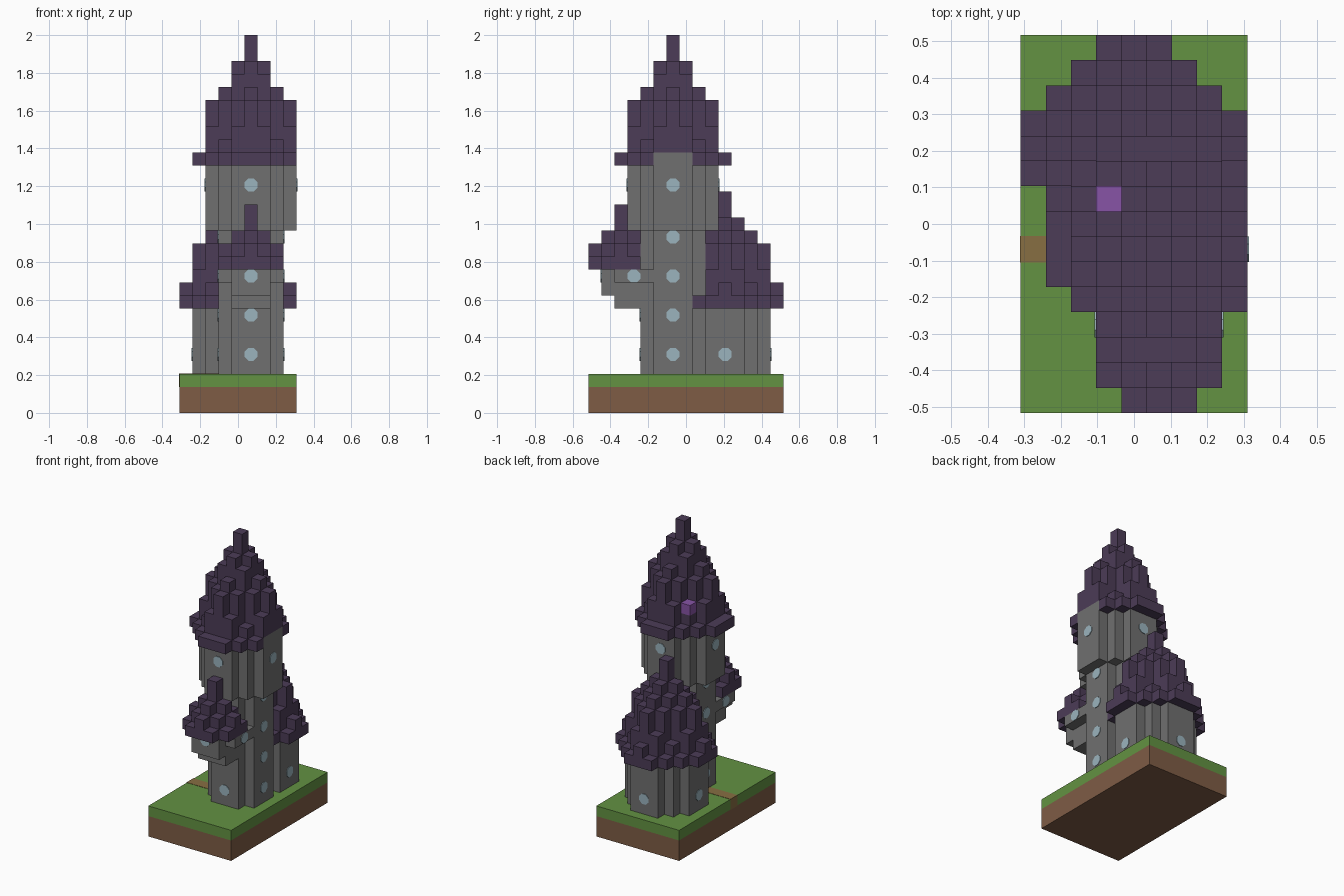
import bpy, bmesh
from math import pi
from mathutils import Matrix, Vector

if "Cube" in bpy.data.objects:
    bpy.data.objects.remove(bpy.data.objects["Cube"], do_unlink=True)

NX, NY, NZ = 9, 15, 29          # block counts along x, y, z
U = 2 / NZ                      # block size
MAIN, BACK, BAY = (5, 6), (4, 10), (5, 2)   # tower centres in blocks


def material(name, rgb):
    lin = [((c / 255 + 0.055) / 1.055) ** 2.4 for c in rgb] + [1]
    m = bpy.data.materials.new(name)
    m.use_nodes = True
    m.diffuse_color = lin
    bsdf = m.node_tree.nodes["Principled BSDF"]
    bsdf.inputs["Base Color"].default_value = lin
    bsdf.inputs["Roughness"].default_value = 0.9
    return m


STONE = material("grey stone", (112, 112, 112))
ROOF = material("dark purple roof", (76, 60, 87))
GRASS = material("green grass", (99, 146, 66))
DIRT = material("brown dirt", (126, 92, 69))
GLASS = material("pale blue glass", (155, 180, 190))
CRYSTAL = material("bright purple", (135, 84, 166))
PATH = material("tan path", (135, 110, 66))


def point(i, j, k):
    return Vector(((i - NX / 2) * U, (j - NY / 2) * U, k * U))


def finish(name, bm, mat):
    me = bpy.data.meshes.new(name)
    bmesh.ops.recalc_face_normals(bm, faces=bm.faces)
    bm.to_mesh(me)
    bm.free()
    me.materials.append(mat)
    ob = bpy.data.objects.new(name, me)
    bpy.context.collection.objects.link(ob)
    return ob


def slab(name, low, high, mat, grow=0):
    a, b = point(*low), point(*high)
    bm = bmesh.new()
    size = Matrix.Diagonal((b - a) + Vector((grow,) * 3)).to_4x4()
    bmesh.ops.create_cube(bm, size=1, matrix=Matrix.Translation((a + b) / 2) @ size)
    return finish(name, bm, mat)


taken = set()


def blocks(name, cells, mat):
    """Outer skin of a set of blocks, cut to the plot; earlier parts win."""
    cells = {c for c in cells if 0 <= c[0] < NX and 0 <= c[1] < NY} - taken
    taken.update(cells)
    bm = bmesh.new()
    for c in cells:
        for axis in range(3):
            for side in (0, 1):
                n = list(c)
                n[axis] += 2 * side - 1
                if tuple(n) in cells:
                    continue
                ring = []
                for p, q in ((0, 0), (1, 0), (1, 1), (0, 1)):
                    v = list(c)
                    v[axis] += side
                    v[(axis + 1) % 3] += p
                    v[(axis + 2) % 3] += q
                    ring.append(bm.verts.new(point(*v)))
                bm.faces.new(ring if side else ring[::-1])
    bmesh.ops.remove_doubles(bm, verts=bm.verts, dist=U / 20)
    return finish(name, bm, mat)


def disc(centre, r):
    """Blocks of a round floor plan with their squared distance."""
    span = range(-r, r + 1)
    return [(centre[0] + x, centre[1] + y, x * x + y * y)
            for x in span for y in span if x * x + y * y <= r * r + 1]


def shaft(centre, r, low, high):
    return [(i, j, k) for i, j, _ in disc(centre, r) for k in range(low, high)]


def spire(centre, r, base, tops):
    """Stepped cone: tops maps squared distance to column height."""
    return [(i, j, k) for i, j, d in disc(centre, r)
            for k in range(base, base + tops[d])]


# ground
slab("dirt_base", (0, 0, 0), (NX, NY, 2), DIRT)
slab("grass_layer", (0, 0, 2), (NX, NY, 3), GRASS)
slab("path", (0, 6, 2), (3, 7, 3), PATH, grow=0.004)

# stone walls
blocks("main_tower", shaft(MAIN, 2, 3, 14), STONE)
blocks("upper_tower", shaft(MAIN, 3, 14, 20), STONE)
blocks("back_tower", shaft(BACK, 3, 3, 8), STONE)
bay = shaft((5, 3), 2, 10, 11)
bay += [(i, j, 9) for i in (4, 5, 6) for j in (1, 2, 3)]
bay += [(i, j, 8) for i in (4, 5, 6) for j in (2, 3)]
blocks("bay_turret", bay, STONE)

# stepped roofs
blocks("main_roof", spire(MAIN, 4, 19, {
    0: 10, 1: 8, 2: 7, 4: 6, 5: 5, 8: 2, 9: 5, 10: 3, 13: 1, 16: 1, 17: 1}), ROOF)
blocks("back_roof", spire(BACK, 4, 8, {
    0: 9, 1: 7, 2: 6, 4: 6, 5: 5, 8: 2, 9: 5, 10: 3, 13: 1, 16: 2, 17: 1}), ROOF)
blocks("bay_roof", spire(BAY, 2, 11, {0: 5, 1: 3, 2: 2, 4: 2, 5: 1}), ROOF)
blocks("roof_crystal", [(3, 8, 21)], CRYSTAL)


# windows: thin eight-sided plates on the middle of each wall
def windows(name, centre, r, sides, levels):
    bm = bmesh.new()
    reach = r + 0.5
    for dx, dy in sides:
        for k in levels:
            pos = point(centre[0] + 0.5 + dx * reach, centre[1] + 0.5 + dy * reach, k + 0.5)
            turn = Vector((dx, dy, 0)).to_track_quat('Z', 'Y').to_matrix().to_4x4()
            bmesh.ops.create_cone(
                bm, cap_ends=True, segments=8, radius1=U * 0.54, radius2=U * 0.54,
                depth=0.008,
                matrix=Matrix.Translation(pos) @ turn @ Matrix.Rotation(pi / 8, 4, 'Z'))
    return finish(name, bm, GLASS)


EAST, WEST, NORTH, SOUTH = (1, 0), (-1, 0), (0, 1), (0, -1)
windows("main_front_windows", MAIN, 2, [SOUTH], (4, 7))
windows("main_side_windows", MAIN, 2, [EAST, WEST], (4, 7, 10, 13))
windows("upper_windows", MAIN, 3, [EAST, WEST, NORTH, SOUTH], [17])
windows("back_windows", BACK, 3, [EAST, WEST, NORTH], [4])
windows("bay_windows", (5, 3), 2, [EAST, WEST, SOUTH], [10])
